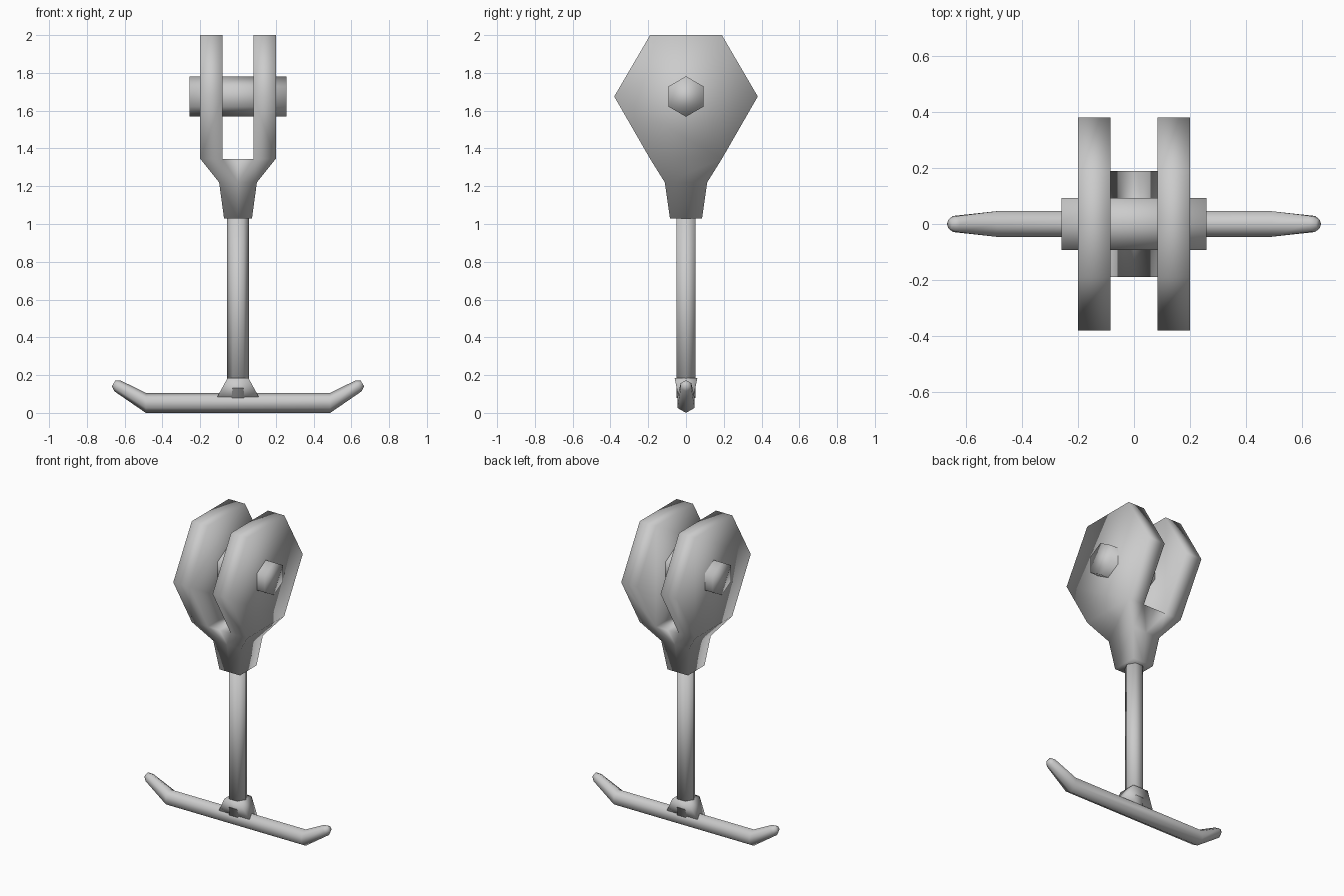
import bpy, bmesh
from math import cos, sin, pi
from mathutils import Vector

if "Cube" in bpy.data.objects:
    bpy.data.objects.remove(bpy.data.objects["Cube"])


def finish(name, bm):
    bmesh.ops.recalc_face_normals(bm, faces=bm.faces)
    for f in bm.faces:
        f.smooth = True
    me = bpy.data.meshes.new(name)
    bm.to_mesh(me)
    bm.free()
    ob = bpy.data.objects.new(name, me)
    bpy.context.collection.objects.link(ob)
    return ob


def loft(name, rings):
    """Skin a closed tube through rings of equal point counts."""
    bm = bmesh.new()
    loops = [[bm.verts.new(p) for p in ring] for ring in rings]
    for a, b in zip(loops, loops[1:]):
        n = len(a)
        for i in range(n):
            j = (i + 1) % n
            bm.faces.new((a[i], a[j], b[j], b[i]))
    bm.faces.new(loops[0])
    bm.faces.new(loops[-1])
    return finish(name, bm)


def hexagon(centre, r, u, v):
    """Six-sided ring whose first corner lies along u."""
    c, u, v = Vector(centre), Vector(u), Vector(v)
    return [c + r * (cos(k * pi / 3) * u + sin(k * pi / 3) * v) for k in range(6)]


def rect(hx, hy, z):
    return [(hx, hy, z), (-hx, hy, z), (-hx, -hy, z), (hx, -hy, z)]


# Fork head: one half with cheek plate, slot floor and neck, then mirrored
bm = bmesh.new()
V = lambda *p: bm.verts.new(p)
profile = [(-.19, 2), (.19, 2), (.38, 1.675), (.19, 1.345), (-.19, 1.345), (-.38, 1.675)]
outer = [V(.2, y, z) for y, z in profile]
inner = [V(.083, y, z) for y, z in profile]
bm.faces.new(outer)
bm.faces.new(inner)
for i in (0, 1, 2, 4, 5):
    j = (i + 1) % 6
    bm.faces.new((outer[i], outer[j], inner[j], inner[i]))
mid = [V(0, y, 1.345) for y in (.19, -.19)]
bm.faces.new((inner[3], inner[4], mid[1], mid[0]))
side_a, mid_a = [V(.1, y, 1.22) for y in (.112, -.112)], [V(0, y, 1.22) for y in (.112, -.112)]
side_b, mid_b = [V(.074, y, 1.03) for y in (.085, -.085)], [V(0, y, 1.03) for y in (.085, -.085)]
for k in (0, 1):
    bm.faces.new((outer[3 + k], inner[3 + k], side_a[k]))
    bm.faces.new((inner[3 + k], mid[k], mid_a[k], side_a[k]))
    bm.faces.new((side_a[k], mid_a[k], mid_b[k], side_b[k]))
bm.faces.new((outer[3], outer[4], side_a[1], side_a[0]))
bm.faces.new((side_a[0], side_a[1], side_b[1], side_b[0]))
bm.faces.new((side_b[0], side_b[1], mid_b[1], mid_b[0]))
fork = finish("fork_head", bm)
fork.modifiers.new("mirror", 'MIRROR')

# Hexagonal cross pin
loft("cross_pin", [hexagon((x, 0, 1.675), .107, (0, 0, 1), (0, 1, 0)) for x in (-.258, .258)])

# Stem
loft("stem", [hexagon((0, 0, z), .057, (1, 0, 0), (0, 1, 0)) for z in (.08, 1.05)])

# Collar joining the stem to the foot bar
loft("collar", [rect(.11, .04, .085), rect(.055, .06, .185)])

# Foot bar with upturned, tapered ends: (x, z, radius, tilt of section)
half = [(.488, .053, .053, 0), (.638, .143, .033, -.52), (.658, .157, .018, -.52)]
stations = [(-x, z, r, -t) for x, z, r, t in reversed(half)] + half
loft("foot_bar", [hexagon((x, 0, z), r, Vector((t, 0, (1 - t * t) ** .5)), (0, 1, 0))
                  for x, z, r, t in stations])
